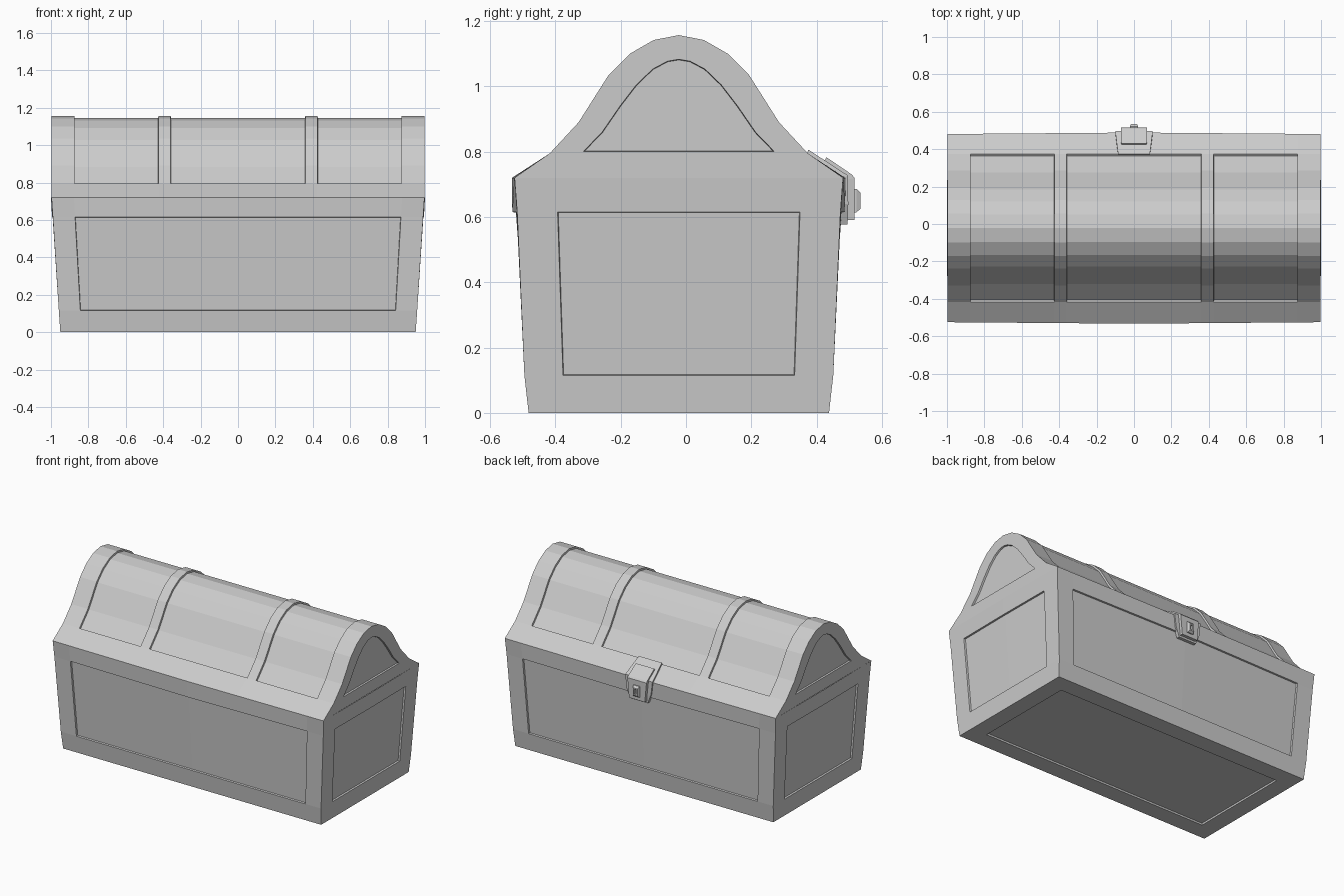
import bpy, bmesh
from mathutils import Vector

if "Cube" in bpy.data.objects:
    bpy.data.objects.remove(bpy.data.objects["Cube"])

CY = -0.022      # centre line of the chest in y
END = 0.997      # half length at the rim
grey = bpy.data.materials.new("plain grey")
grey.diffuse_color = (0.6, 0.6, 0.6, 1)
grey.use_nodes = True
grey.node_tree.nodes["Principled BSDF"].inputs["Base Color"].default_value = grey.diffuse_color


def build(name, polys, depth=0.011):
    """polys: (corner list, is_panel). Panels are sunk below the frame."""
    bm = bmesh.new()
    tag = bm.faces.layers.int.new("panel")
    for pts, panel in polys:
        f = bm.faces.new([bm.verts.new(p) for p in pts])
        f[tag] = int(panel)
    bmesh.ops.remove_doubles(bm, verts=bm.verts, dist=1e-4)
    bmesh.ops.recalc_face_normals(bm, faces=bm.faces)
    panels = [f for f in bm.faces if f[tag]]
    if panels:
        bmesh.ops.inset_region(bm, faces=panels, thickness=0.002, depth=-depth,
                               use_even_offset=True, use_boundary=True)
    me = bpy.data.meshes.new(name)
    bm.to_mesh(me)
    bm.free()
    me.materials.append(grey)
    ob = bpy.data.objects.new(name, me)
    bpy.context.collection.objects.link(ob)
    return ob


def grid(fn, us, vs, is_panel):
    """Quads of a surface fn(u, v) over two lists of parameters."""
    out = []
    for i in range(len(us) - 1):
        for j in range(len(vs) - 1):
            a, b, c, d = us[i], us[i + 1], vs[j], vs[j + 1]
            out.append(([fn(a, c), fn(b, c), fn(b, d), fn(a, d)], is_panel(i, j)))
    return out


# --- chest body: flaring walls with a slight bulge, sunk panels, open at the rim
# rows: z, half x, half y, bulge x, bulge y
rows = [(0, .95, .46, 0, 0), (.115, .958, .473, 0, 0),
        (.615, .99, .495, .004, .015), (.72, END, .503, .003, .008)]
LONG = [-1, -.88, 0, .88, 1]
SHORT = [-1, -.75, 0, .75, 1]


def long_wall(s):
    def fn(u, r):
        z, hx, hy, bx, by = rows[r]
        return Vector((u * hx, CY + s * (hy + by * (1 - abs(u))), z))
    return fn


def short_wall(s):
    def fn(v, r):
        z, hx, hy, bx, by = rows[r]
        return Vector((s * (hx + bx * (1 - abs(v))), CY + v * hy, z))
    return fn


def wall_panel(i, j):
    return i in (1, 2) and j == 1


polys = []
for s in (-1, 1):
    polys += grid(long_wall(s), LONG, range(4), wall_panel)
    polys += grid(short_wall(s), SHORT, range(4), wall_panel)
polys += grid(lambda u, v: Vector((u * .95, CY + v * .46, 0)), LONG, SHORT,
              lambda i, j: i in (1, 2) and j in (1, 2))
build("chest_body", polys)


# --- lid: bell shaped profile with three sunk panels and an arched end panel
def mirrored(half):
    return [(-y, z) for y, z in half] + [(y, z) for y, z in half[-2::-1]]


outer = mirrored([(.503, .72), (.395, .795), (.307, .89), (.215, 1.035),
                  (.15, 1.10), (.077, 1.142), (0, 1.157)])
inner = mirrored([(.293, .80), (.235, .86), (.18, .94), (.13, 1.005),
                  (.08, 1.053), (.035, 1.077), (0, 1.083)])
n = len(outer)


def lid_point(x, k):
    y, z = outer[k]
    if k in (0, n - 1):
        y += (.008 if k else -.008) * (1 - abs(x) / END)
    return Vector((x, CY + y, z))


xs = [-END, -.875, -.425, -.36, 0, .36, .425, .875, END]
polys = grid(lid_point, xs, range(n),
             lambda i, j: i in (1, 3, 4, 6) and 1 <= j <= n - 3)
for x in (-END, END):
    o = [Vector((x, CY + y, z)) for y, z in outer]
    p = [Vector((x, CY + y, z)) for y, z in inner]
    polys += [([o[k], o[k + 1], p[k + 1], p[k]], False) for k in range(n - 1)]
    polys.append(([o[-1], o[0], p[0], p[-1]], False))
    polys.append((p, True))
build("lid", polys)


# --- lock parts: a side profile swept across x, with a half width per point
def lofted(name, front, back, widths):
    """front and back are matching (y, z) runs, widths the half width of each."""
    polys = []
    m = len(front)

    def pt(run, k, s):
        return Vector((s * widths[k], run[k][0], run[k][1]))
    for k in range(m - 1):
        for run in (front, back):
            polys.append(([pt(run, k, -1), pt(run, k, 1),
                           pt(run, k + 1, 1), pt(run, k + 1, -1)], False))
        for s in (-1, 1):
            polys.append(([pt(front, k, s), pt(front, k + 1, s),
                           pt(back, k + 1, s), pt(back, k, s)], False))
    for k in (0, m - 1):
        polys.append(([pt(front, k, -1), pt(front, k, 1),
                       pt(back, k, 1), pt(back, k, -1)], False))
    return build(name, polys)


lofted("lock_plate",
       [(.375, .806), (.496, .727), (.497, .64), (.495, .577)],
       [(.368, .79), (.475, .715), (.47, .64), (.465, .577)],
       [.085, .10, .09, .065])
lofted("lock_case",
       [(.43, .783), (.508, .73), (.516, .72), (.516, .59)],
       [(.42, .765), (.48, .72), (.48, .71), (.48, .59)],
       [.068, .07, .07, .058])

# keyhole boss: chamfered block with a sunk slot
ring = [[Vector((sx * hx, y, .65 + sz * hz))
         for sx, sz in ((-1, -1), (1, -1), (1, 1), (-1, 1))]
        for y, hx, hz in ((.51, .022, .036), (.522, .022, .036),
                          (.535, .016, .024), (.535, .007, .016))]
polys = [([a[i], a[(i + 1) % 4], b[(i + 1) % 4], b[i]], False)
         for a, b in zip(ring, ring[1:]) for i in range(4)]
polys += [(ring[0], False), (ring[-1], True)]
build("keyhole_boss", polys, 0.015)
